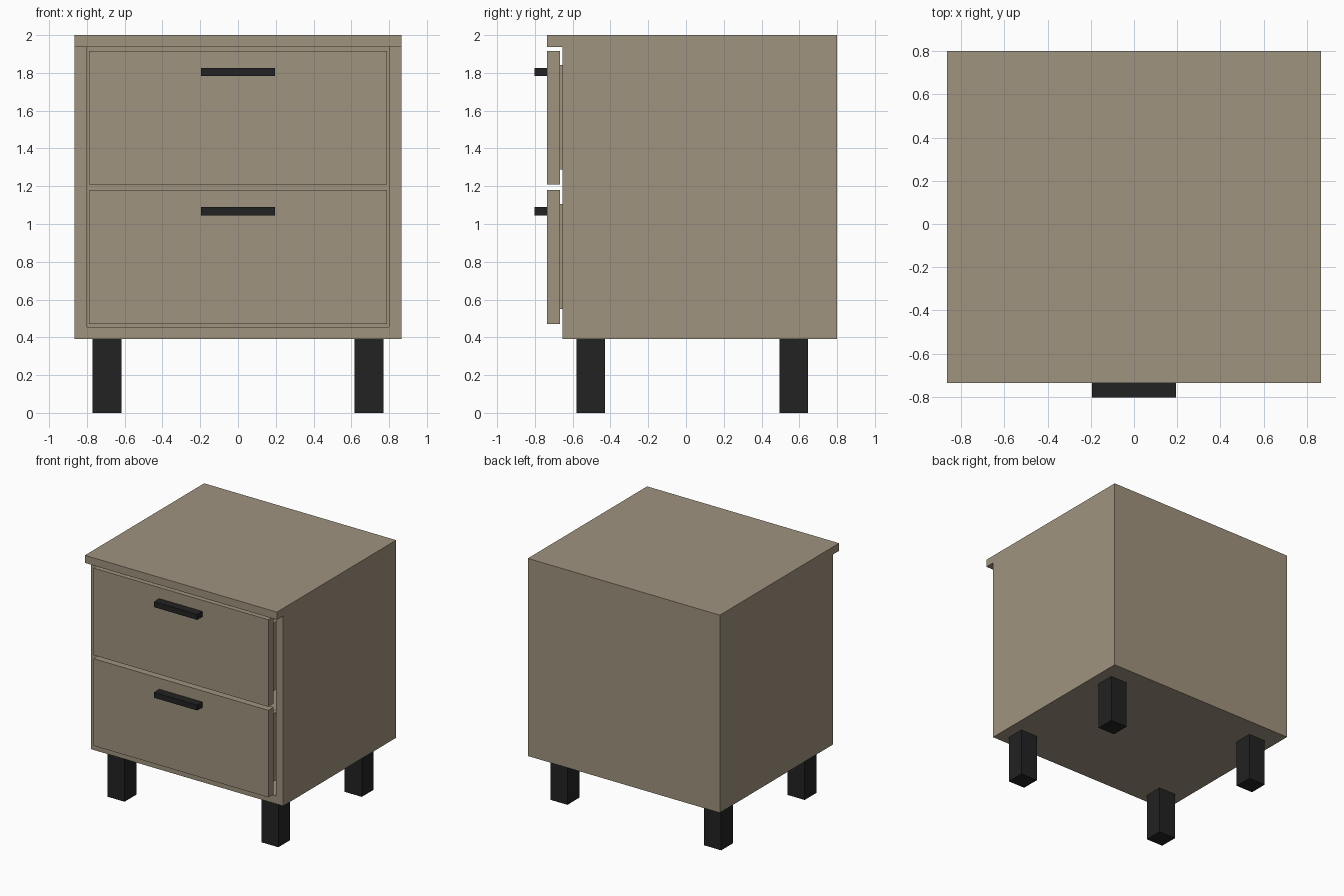
import bpy, bmesh

if "Cube" in bpy.data.objects:
    bpy.data.objects.remove(bpy.data.objects["Cube"])


def material(name, rgb):
    m = bpy.data.materials.new(name)
    m.diffuse_color = (*rgb, 1.0)
    m.use_nodes = True
    m.node_tree.nodes["Principled BSDF"].inputs["Base Color"].default_value = m.diffuse_color
    return m


TAUPE = material("taupe_wood", (0.352, 0.292, 0.212))
BLACK = material("matte_black", (0.016, 0.016, 0.016))


def finish(name, bm, mat):
    bmesh.ops.recalc_face_normals(bm, faces=bm.faces[:])
    mesh = bpy.data.meshes.new(name)
    bm.to_mesh(mesh)
    bm.free()
    ob = bpy.data.objects.new(name, mesh)
    if mat:
        mesh.materials.append(mat)
    bpy.context.collection.objects.link(ob)
    return ob


def box_bmesh(x, y, z):
    bm = bmesh.new()
    bmesh.ops.create_cube(bm, size=1)
    for v in bm.verts:
        v.co = [lo + (c + 0.5) * (hi - lo) for c, (lo, hi) in zip(v.co, (x, y, z))]
    return bm


def box(name, x, y, z, mat):
    return finish(name, box_bmesh(x, y, z), mat)


W, FRONT, LIP, BACK = 0.865, -0.655, -0.735, 0.80

# Cabinet: side profile with overhanging top lip, extruded across the width
bm = bmesh.new()
profile = [(FRONT, 0.39), (BACK, 0.39), (BACK, 2.0), (LIP, 2.0), (LIP, 1.938), (FRONT, 1.938)]
side = bm.faces.new([bm.verts.new((-W, y, z)) for y, z in profile])
ext = bmesh.ops.extrude_face_region(bm, geom=[side])
bmesh.ops.translate(bm, vec=(2 * W, 0, 0),
                    verts=[g for g in ext["geom"] if isinstance(g, bmesh.types.BMVert)])
cabinet = finish("cabinet", bm, TAUPE)

# Drawer cavity cut into the front
cavity = box("cavity_cutter", (-0.80, 0.80), (-0.9, 0.735), (0.455, 1.938), TAUPE)
cavity.hide_render = True
cavity.hide_viewport = True
cut = cabinet.modifiers.new("cavity", "BOOLEAN")
cut.operation = "DIFFERENCE"
cut.solver = "EXACT"
cut.object = cavity

# Drawers: front panel, open-topped box behind it, bar handle
for label, z in (("lower", 0.47), ("upper", 1.208)):
    box(label + "_drawer_front", (-0.788, 0.788), (LIP, -0.666), (z, z + 0.709), TAUPE)

    bm = box_bmesh((-0.76, 0.76), (-0.666, 0.68), (z + 0.08, z + 0.635))
    bm.faces.ensure_lookup_table()
    top = max(bm.faces, key=lambda f: f.calc_center_median().z)
    bmesh.ops.inset_region(bm, faces=[top], thickness=0.04)
    ext = bmesh.ops.extrude_face_region(bm, geom=[top])
    bmesh.ops.translate(bm, vec=(0, 0, -0.52),
                        verts=[g for g in ext["geom"] if isinstance(g, bmesh.types.BMVert)])
    if top.is_valid:
        bmesh.ops.delete(bm, geom=[top], context="FACES_ONLY")
    finish(label + "_drawer_box", bm, TAUPE)

    box(label + "_handle", (-0.195, 0.195), (-0.803, LIP), (z + 0.575, z + 0.619), BLACK)

# Legs
for sx, left in ((-0.77, "left"), (0.616, "right")):
    for sy, end in ((-0.58, "front"), (0.494, "back")):
        box(f"{end}_{left}_leg", (sx, sx + 0.154), (sy, sy + 0.152), (0, 0.39), BLACK)
